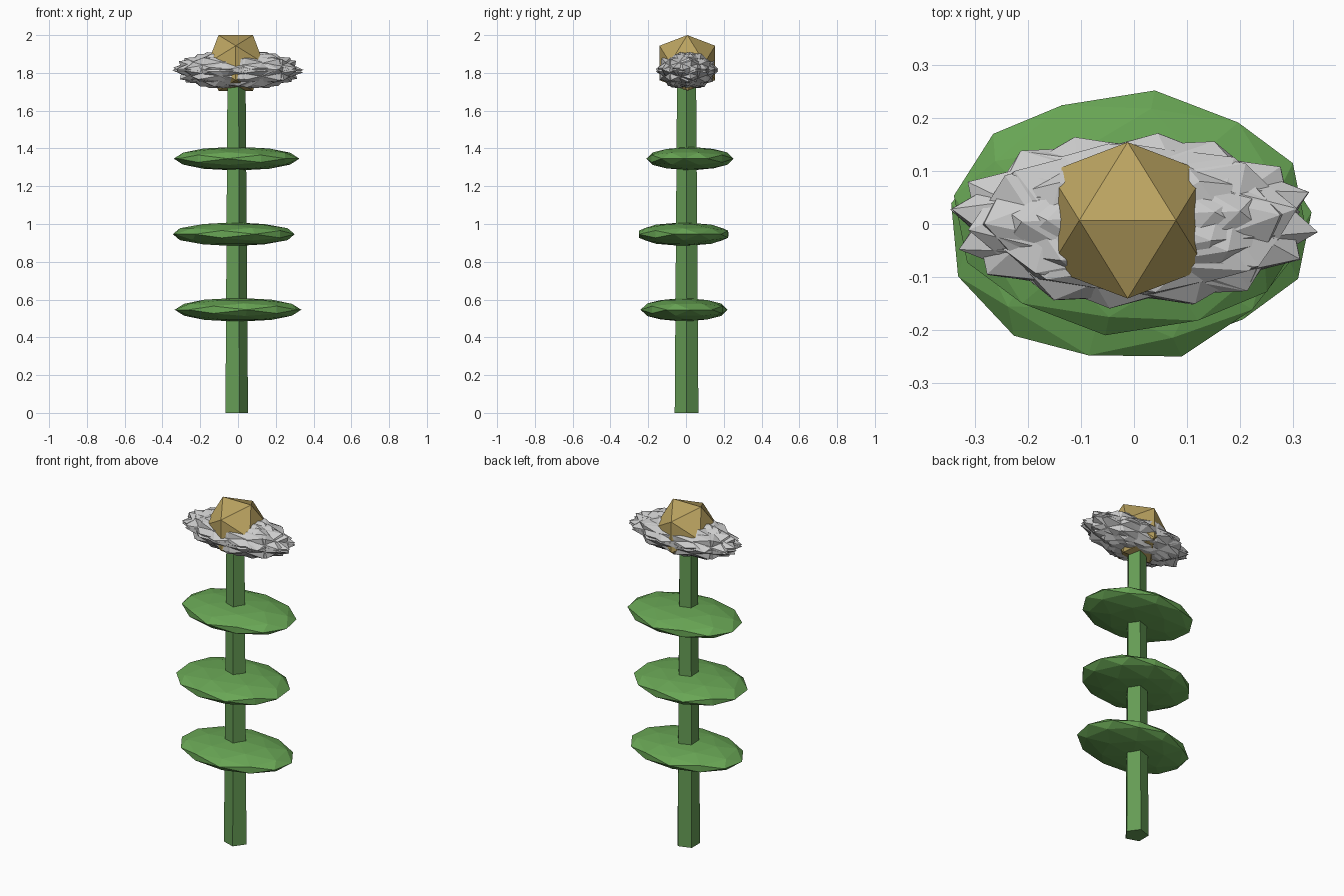
import bpy, bmesh, math, random
from mathutils import Vector, Matrix

if "Cube" in bpy.data.objects:
    bpy.data.objects.remove(bpy.data.objects["Cube"])

random.seed(4)
PHI = (1 + 5 ** 0.5) / 2


def paint(name, rgb):
    m = bpy.data.materials.new(name)
    m.diffuse_color = (*rgb, 1)
    m.use_nodes = True
    m.node_tree.nodes["Principled BSDF"].inputs["Base Color"].default_value = m.diffuse_color
    return m


def finish(name, bm, mat=None):
    bmesh.ops.recalc_face_normals(bm, faces=bm.faces[:])
    me = bpy.data.meshes.new(name)
    bm.to_mesh(me)
    bm.free()
    ob = bpy.data.objects.new(name, me)
    bpy.context.collection.objects.link(ob)
    if mat:
        me.materials.append(mat)
    return ob


def ico_points(detail=0):
    """Unit icosahedron with a horizontal edge along x on top."""
    pts = []
    for a in (-1, 1):
        for b in (-PHI, PHI):
            pts += [Vector((a, 0, b)), Vector((b, a, 0)), Vector((0, b, a))]
    if detail:
        pts += [(p + q) / 2 for i, p in enumerate(pts) for q in pts[:i]
                if (p - q).length < 2.1]
    return [p.normalized() for p in pts]


def add_hull(bm, pts):
    verts = [bm.verts.new(p) for p in pts]
    bmesh.ops.convex_hull(bm, input=verts)


green = paint("stem_green", (0.13, 0.33, 0.09))
leaf_green = paint("leaf_green", (0.14, 0.38, 0.09))
gold = paint("gold", (0.50, 0.37, 0.12))

# Five-sided tapered stem
bm = bmesh.new()
bmesh.ops.create_cone(bm, cap_ends=True, segments=5, radius1=0.066, radius2=0.053, depth=1.78)
far = max(bm.verts, key=lambda v: v.co.x)
turn = -math.atan2(far.co.y, far.co.x)
bm.transform(Matrix.Translation((-0.013, 0.003, 0.89)) @ Matrix.Rotation(turn, 4, 'Z'))
finish("stem", bm, green)

# Flattened leaves: z centre, x range, y range, yaw
leaves = [(0.546, (-0.335, 0.335), (-0.24, 0.22), 8),
          (0.946, (-0.345, 0.300), (-0.25, 0.225), 20),
          (1.346, (-0.340, 0.325), (-0.21, 0.252), -8)]
for i, (z, xr, yr, yaw) in enumerate(leaves):
    rot = Matrix.Rotation(math.radians(yaw), 3, 'Z')
    pts = [rot @ p for p in ico_points(1)]
    mx = max(p.x for p in pts)
    my = max(p.y for p in pts)
    bm = bmesh.new()
    add_hull(bm, [Vector((sum(xr) / 2 + p.x / mx * (xr[1] - xr[0]) / 2,
                          sum(yr) / 2 + p.y / my * (yr[1] - yr[0]) / 2,
                          z + p.z * 0.063)) for p in pts])
    finish(f"leaf_{i + 1}", bm, leaf_green)

# Spiky petal ruff: icosahedra turned around z, then squashed together
bm = bmesh.new()
COUNT = 8
for i in range(COUNT):
    rot = (Matrix.Rotation(math.tau * i / COUNT + 0.1, 3, 'Z')
           @ Matrix.Rotation(random.uniform(-0.12, 0.12), 3, 'X')
           @ Matrix.Rotation(random.uniform(-0.12, 0.12), 3, 'Y'))
    pts = [rot @ p for p in ico_points()]
    add_hull(bm, [Vector((p.x * 0.35, 0.006 + p.y * 0.167, 1.815 + p.z * 0.107)) for p in pts])
finish("petals", bm)

# Faceted flower centre
bm = bmesh.new()
add_hull(bm, [p * 0.1734 + Vector((-0.012, 0.007, 1.8525)) for p in ico_points()])
finish("flower_centre", bm, gold)
